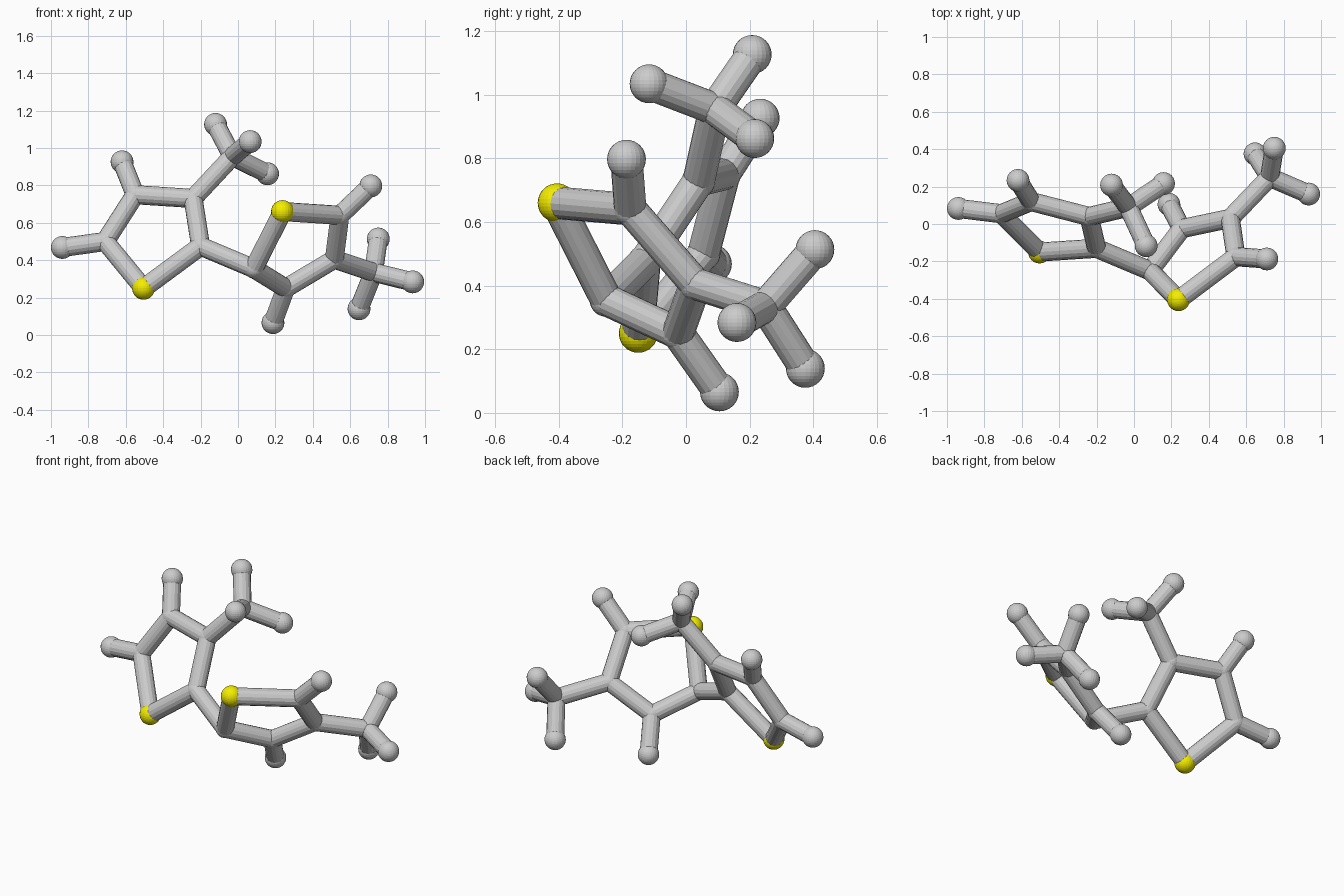
import bpy
from mathutils import Vector

if "Cube" in bpy.data.objects:
    bpy.data.objects.remove(bpy.data.objects["Cube"])

BALL_R, JOINT_R, BOND_R = 0.061, 0.053, 0.051

# Atom positions: s = sulphur, c = carbon, h = hydrogen; a / b are the two rings
atoms = {
    "s_a": (-0.505, -0.15, 0.25), "c_a1": (-0.20, -0.13, 0.475),
    "c_a2": (-0.24, 0.04, 0.73), "c_a3": (-0.55, 0.12, 0.75),
    "c_a4": (-0.71, 0.055, 0.50), "h_a3": (-0.62, 0.233, 0.926),
    "h_a4": (-0.939, 0.083, 0.468), "c_am": (-0.03, 0.09, 0.955),
    "h_am1": (-0.12, 0.208, 1.126), "h_am2": (0.065, -0.116, 1.034),
    "h_am3": (0.158, 0.216, 0.862),
    "s_b": (0.238, -0.405, 0.66), "c_b1": (0.085, -0.25, 0.355),
    "c_b2": (0.255, -0.025, 0.25), "c_b3": (0.515, 0.03, 0.405),
    "c_b4": (0.545, -0.175, 0.64), "h_b2": (0.187, 0.105, 0.066),
    "h_b4": (0.71, -0.187, 0.797), "c_bm": (0.725, 0.25, 0.335),
    "h_bm1": (0.75, 0.405, 0.513), "h_bm2": (0.934, 0.16, 0.284),
    "h_bm3": (0.647, 0.375, 0.14),
}
bonds = """s_a-c_a1 c_a1-c_a2 c_a2-c_a3 c_a3-c_a4 c_a4-s_a c_a3-h_a3 c_a4-h_a4
c_a2-c_am c_am-h_am1 c_am-h_am2 c_am-h_am3 c_a1-c_b1
s_b-c_b1 c_b1-c_b2 c_b2-c_b3 c_b3-c_b4 c_b4-s_b c_b2-h_b2 c_b4-h_b4
c_b3-c_bm c_bm-h_bm1 c_bm-h_bm2 c_bm-h_bm3""".split()

yellow = bpy.data.materials.new("yellow")
yellow.diffuse_color = (0.9, 0.85, 0.0, 1)
yellow.use_nodes = True
yellow.node_tree.nodes["Principled BSDF"].inputs["Base Color"].default_value = yellow.diffuse_color
kinds = {"s": "sulphur_ball", "c": "carbon_joint", "h": "hydrogen_ball"}

# Balls at every atom
for key, pos in atoms.items():
    r = JOINT_R if key[0] == "c" else BALL_R
    bpy.ops.mesh.primitive_uv_sphere_add(segments=24, ring_count=16, radius=r, location=pos)
    ball = bpy.context.object
    ball.name = kinds[key[0]] + key[1:]
    if key[0] == "s":
        ball.data.materials.append(yellow)

# Rods between bonded atoms
for bond in bonds:
    a, b = (Vector(atoms[k]) for k in bond.split("-"))
    d = b - a
    bpy.ops.mesh.primitive_cylinder_add(vertices=16, radius=BOND_R, depth=d.length, location=(a + b) / 2)
    rod = bpy.context.object
    rod.rotation_euler = d.to_track_quat("Z", "Y").to_euler()
    rod.name = "bond_" + bond.replace("-", "_to_")
